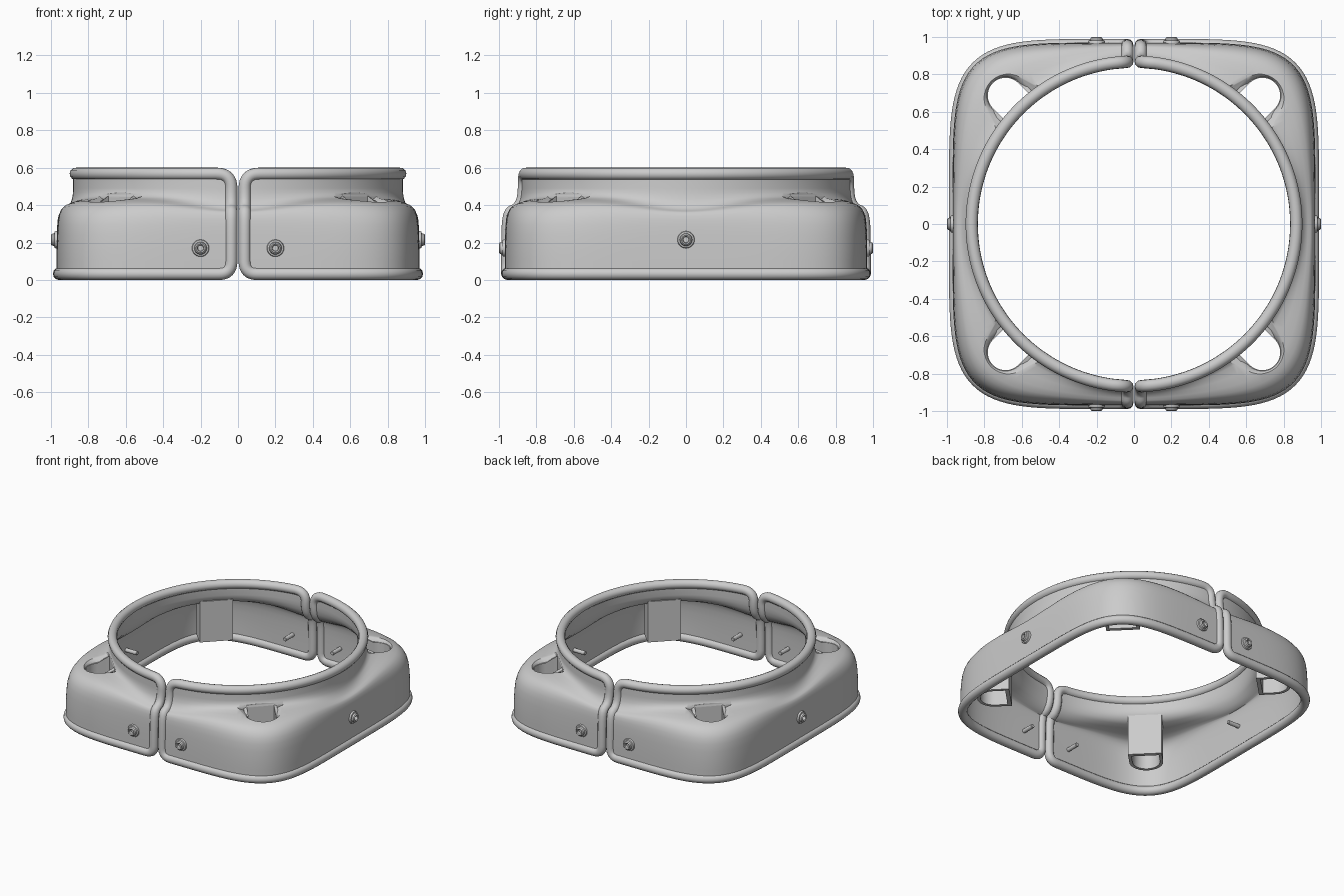
import bpy, bmesh, math
from mathutils import Vector, Matrix

if "Cube" in bpy.data.objects:
    bpy.data.objects.remove(bpy.data.objects["Cube"])

GAP = 0.036      # half distance between the centre lines of the split beads
BEAD = 0.033
# (blend from round collar to square skirt, height)
PROFILE = [(0, .567), (0, .49), (.015, .467), (.07, .447), (.16, .437), (.35, .43),
           (.55, .421), (.70, .409), (.80, .392), (.88, .365), (.93, .335),
           (.965, .295), (.985, .24), (1, .16), (1, .10), (1, .033)]
ANGLES = [-90] + [-87 + 1.5 * i for i in range(117)] + [90]


def surf(deg, t, z, inset=0.0):
    """Point on the shell: circle blended into a superellipse."""
    a = math.radians(deg)
    c, s = math.cos(a), math.sin(a)
    circ = 0.88 - inset
    sq = (0.969 - inset) / (abs(c) ** 5.3 + abs(s) ** 5.3) ** (1 / 5.3)
    r = circ + (sq - circ) * t
    z -= 0.05 * 4 * t * (1 - t) * math.cos(2 * a) ** 4
    return Vector((max(r * c, GAP), r * s, z))


def grid(name, rows, wrap_cols=False, wrap_rows=False, caps=False, solid=True):
    bm = bmesh.new()
    vs = [[bm.verts.new(p) for p in row] for row in rows]
    nr, nc = len(rows), len(rows[0])
    for i in range(nr if wrap_rows else nr - 1):
        for j in range(nc if wrap_cols else nc - 1):
            k, l = (i + 1) % nr, (j + 1) % nc
            bm.faces.new((vs[i][j], vs[k][j], vs[k][l], vs[i][l]))
    if caps:
        bm.faces.new(vs[0])
        bm.faces.new(vs[-1])
    if solid:
        bmesh.ops.recalc_face_normals(bm, faces=bm.faces)
    me = bpy.data.meshes.new(name)
    bm.to_mesh(me)
    bm.free()
    ob = bpy.data.objects.new(name, me)
    bpy.context.collection.objects.link(ob)
    return ob


def select(ob):
    bpy.ops.object.select_all(action='DESELECT')
    ob.select_set(True)
    bpy.context.view_layer.objects.active = ob


def finish(ob, deg=40):
    """Smooth shade, then copy to the opposite half."""
    select(ob)
    bpy.ops.object.shade_smooth_by_angle(angle=math.radians(deg))
    twin = ob.copy()
    twin.name = ob.name.replace("right", "left")
    twin.matrix_world = Matrix.Rotation(math.pi, 4, 'Z')
    bpy.context.collection.objects.link(twin)


def slot(deg, z, grow, r_in, z_in=None):
    """U-shaped slot outline pointing outwards along an angle."""
    h, cen = 0.095 + grow, 0.97
    pts = [(r_in, -h)]
    pts += [(cen + h * math.cos(math.radians(b)), h * math.sin(math.radians(b)))
            for b in range(-90, 91, 10)]
    pts += [(r_in, h)]
    rot = Matrix.Rotation(math.radians(deg), 3, 'Z')
    return [rot @ Vector((x, y, z_in if z_in and x == r_in else z)) for x, y in pts]


# Shell half
shell = grid("right_shell", [[surf(a, t, z) for a in ANGLES] for t, z in PROFILE], solid=False)
mod = shell.modifiers.new("thickness", 'SOLIDIFY')
mod.thickness, mod.offset = 0.026, -1

# Corner pockets: flared cut through the shelf plus a hanging open tube
cutters = []
for side, deg in (("front", -45), ("back", 45)):
    flare = [(.05, 0), (.385, 0), (.405, .006), (.418, .016), (.428, .03), (.438, .055), (.47, .09)]
    cut = grid(side + "_pocket_cutter", [slot(deg, z, g, .885) for z, g in flare],
               wrap_cols=True, caps=True)
    cut.hide_render = True
    mod = shell.modifiers.new("pocket", 'BOOLEAN')
    mod.object, mod.operation, mod.solver = cut, 'DIFFERENCE', 'EXACT'
    cutters.append(cut)
    tube = grid("right_%s_pocket" % side,
                [slot(deg, .14, .022, .856), slot(deg, .40, .022, .856, .45),
                 slot(deg, .40, 0, .884, .45), slot(deg, .14, 0, .884)],
                wrap_cols=True, wrap_rows=True)
    finish(tube)
select(shell)
for m in list(shell.modifiers):
    bpy.ops.object.modifier_apply(modifier=m.name)
for c in cutters:
    bpy.data.objects.remove(c)
finish(shell)

# Edge bead: one closed tube around each half, with rounded corners
IN = 0.0135
segs = [[surf(a, 1, .033, IN) for a in ANGLES],
        [surf(90, t, z, IN) for t, z in reversed(PROFILE)],
        [surf(a, 0, .567, IN) for a in reversed(ANGLES)],
        [surf(-90, t, z, IN) for t, z in PROFILE]]
trim = [[p for p in s if min((p - s[0]).length, (p - s[-1]).length) > 0.062] for s in segs]
path = []
for i in range(4):
    path += trim[i]
    a, b, c = trim[i][-1], segs[i][-1], trim[(i + 1) % 4][0]
    for k in range(1, 8):
        u = k / 8
        path.append(a * (1 - u) ** 2 + b * 2 * u * (1 - u) + c * u * u)
cu = bpy.data.curves.new("right_edge_bead", 'CURVE')
cu.dimensions = '3D'
cu.bevel_depth, cu.bevel_resolution = BEAD, 4
sp = cu.splines.new('POLY')
sp.points.add(len(path) - 1)
for q, p in zip(sp.points, path):
    q.co = (*p, 1)
sp.use_cyclic_u = True
bead = bpy.data.objects.new("right_edge_bead", cu)
bpy.context.collection.objects.link(bead)
select(bead)
bpy.ops.object.convert(target='MESH')
finish(bpy.context.object, 60)

# Bolts: flanged button head with socket, shank reaching inside
BOLT = [(.006, .978), (.015, .978), (.017, .996), (.024, 1.0), (.031, .994), (.034, .982),
        (.043, .980), (.046, .974), (.046, .960), (.015, .958), (.015, .85), (.012, .846)]
for name, deg, off, z in (("front", -90, .2, .17), ("side", 0, 0, .215), ("back", 90, -.2, .17)):
    rot = Matrix.Rotation(math.radians(deg), 3, 'Z')
    rows = [[rot @ Vector((d, off + r * math.cos(k * math.tau / 24),
                           z + r * math.sin(k * math.tau / 24)))
             for k in range(24)] for r, d in BOLT]
    # front and back turn the offset towards +x
    for row in rows:
        for p in row:
            if deg:
                p.x = abs(p.x)
    finish(grid("right_%s_bolt" % name, rows, wrap_cols=True, caps=True), 35)
